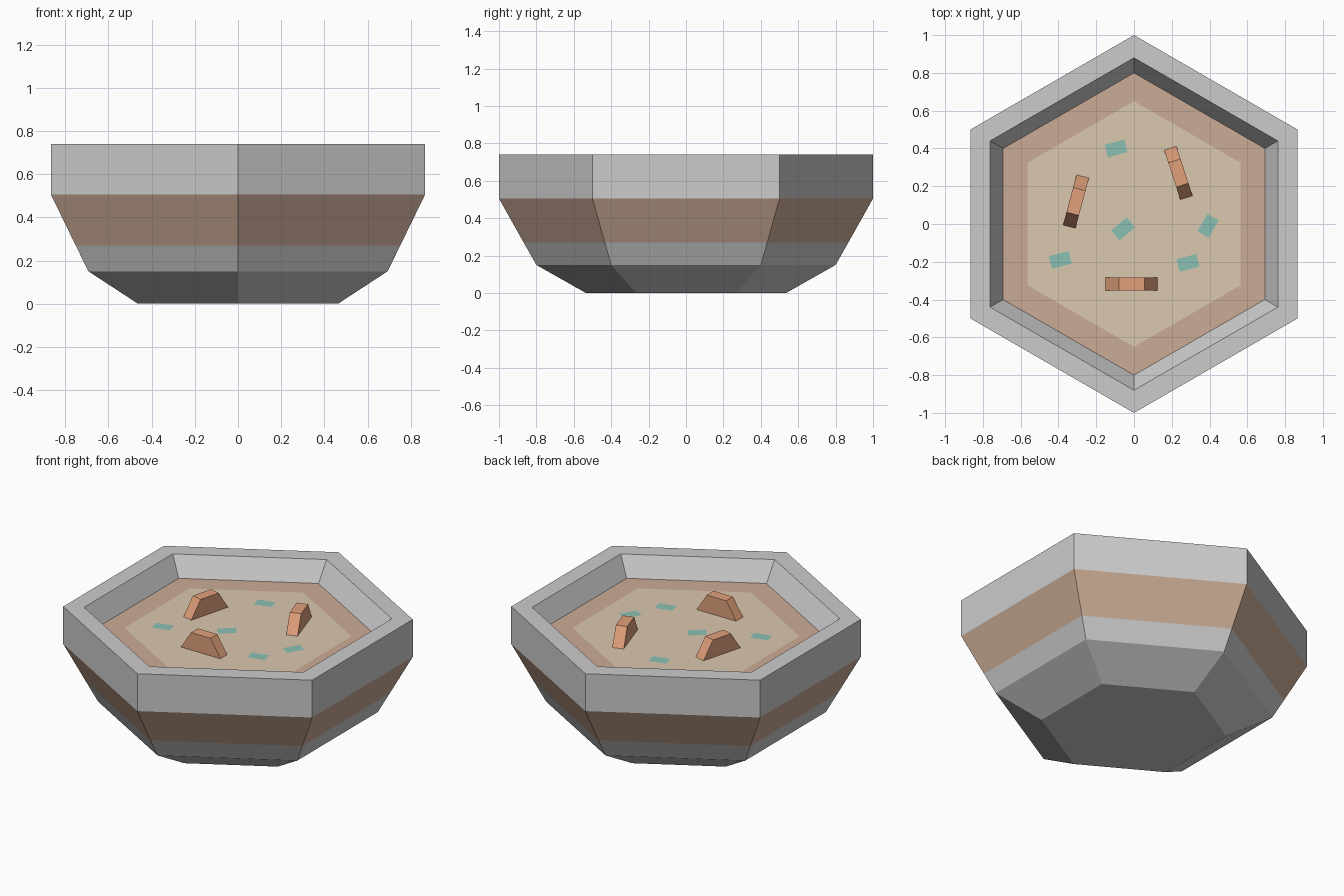
import bpy, bmesh
from math import radians, sin, cos
from mathutils import Matrix, Vector

if "Cube" in bpy.data.objects:
    bpy.data.objects.remove(bpy.data.objects["Cube"])

FLOOR_Z = 0.62


def material(name, rgb):
    m = bpy.data.materials.new(name)
    m.diffuse_color = (*rgb, 1)
    m.use_nodes = True
    m.node_tree.nodes["Principled BSDF"].inputs["Base Color"].default_value = m.diffuse_color
    return m


grey = None
tan = material("tan_clay", (0.60, 0.41, 0.30))
sand = material("pale_sand", (0.70, 0.58, 0.42))
orange = material("orange_clay", (0.75, 0.35, 0.195))
teal = material("teal", (0.26, 0.53, 0.45))


def finish(name, bm, mats):
    bmesh.ops.recalc_face_normals(bm, faces=bm.faces)
    me = bpy.data.meshes.new(name)
    bm.to_mesh(me)
    bm.free()
    for m in mats:
        me.materials.append(m)
    ob = bpy.data.objects.new(name, me)
    bpy.context.collection.objects.link(ob)
    return ob


# Hexagonal basin: (radius, height, material of the band leading to the next ring)
profile = [(0.535, 0, 0), (0.80, 0.15, 0), (0.868, 0.27, 1), (1.0, 0.505, 0),
           (1.0, 0.74, 0), (0.88, 0.74, 0), (0.80, FLOOR_Z, 1), (0.65, FLOOR_Z, 2)]
bm = bmesh.new()
rings = [[bm.verts.new((r * cos(radians(30 + 60 * k)), r * sin(radians(30 + 60 * k)), z))
          for k in range(6)] for r, z, _ in profile]
for (a, b), (_, _, mat) in zip(zip(rings, rings[1:]), profile):
    for k in range(6):
        j = (k + 1) % 6
        bm.faces.new((a[k], a[j], b[j], b[k])).material_index = mat
bm.faces.new(rings[0][::-1])
bm.faces.new(rings[-1]).material_index = 2
basin = finish("hexagonal_basin", bm, [grey, tan, sand])


# Trapezoid blocks standing on the sand
def block(name, x, y, angle, length=0.275, top=0.135, width=0.068, height=0.11):
    bm = bmesh.new()
    outline = [(-length / 2, 0), (length / 2, 0), (top / 2, height), (-top / 2, height)]
    face = bm.faces.new([bm.verts.new((px, -width / 2, pz)) for px, pz in outline])
    ext = bmesh.ops.extrude_face_region(bm, geom=[face], use_keep_orig=True)
    moved = [v for v in ext["geom"] if isinstance(v, bmesh.types.BMVert)]
    bmesh.ops.translate(bm, verts=moved, vec=Vector((0, width, 0)))
    ob = finish(name, bm, [orange])
    ob.location = (x, y, FLOOR_Z)
    ob.rotation_euler.z = radians(angle)


block("front_block", -0.013, -0.318, 0)
block("left_block", -0.307, 0.119, 75)
block("right_block", 0.235, 0.27, 108)

# Thin teal tiles scattered on the sand
for i, (x, y, angle) in enumerate([(-0.095, 0.40, 15), (-0.058, -0.026, 40),
                                   (0.392, -0.01, 60), (0.286, -0.206, 15),
                                   (-0.39, -0.19, 15)]):
    bm = bmesh.new()
    bmesh.ops.create_grid(bm, x_segments=1, y_segments=1, size=0.5,
                          matrix=Matrix.Diagonal((0.108, 0.069, 1, 1)))
    ob = finish(f"teal_tile_{i + 1}", bm, [teal])
    ob.location = (x, y, FLOOR_Z + 0.003)
    ob.rotation_euler.z = radians(angle)
